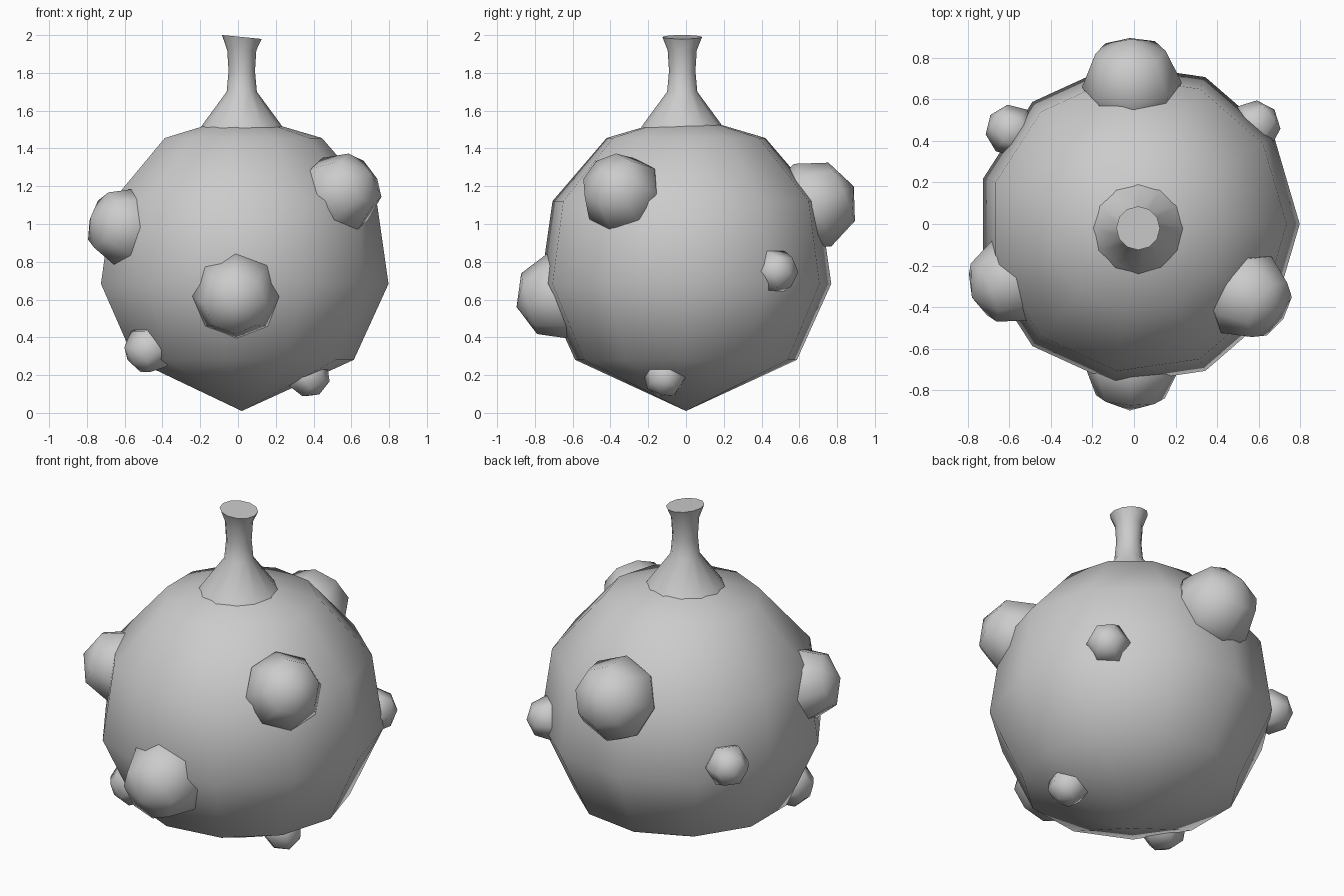
import bpy, bmesh
from math import sin, cos, pi, radians
from mathutils import Vector, Matrix

if "Cube" in bpy.data.objects:
    bpy.data.objects.remove(bpy.data.objects["Cube"])


def lathe(name, profile, sides, matrix=Matrix(), tilt=0.0, sharp=None):
    """Revolve (radius, height) points about z; zero radius makes a pole."""
    bm = bmesh.new()
    rings = []
    for r, z in profile:
        if r < 1e-6:
            rings.append([bm.verts.new((0, 0, z))])
        else:
            rings.append([bm.verts.new((r * cos(2 * pi * i / sides),
                                        r * sin(2 * pi * i / sides), z))
                          for i in range(sides)])
    for a, b in zip(rings, rings[1:]):
        for i in range(sides):
            j = (i + 1) % sides
            if len(a) == 1:
                bm.faces.new((a[0], b[j], b[i]))
            elif len(b) == 1:
                bm.faces.new((a[i], a[j], b[0]))
            else:
                bm.faces.new((a[i], a[j], b[j], b[i]))
    for ring, flip in ((rings[0], True), (rings[-1], False)):
        if len(ring) > 1:
            bm.faces.new(ring[::-1] if flip else ring)
    if tilt:
        for v in rings[-1]:
            v.co.z -= tilt * v.co.x
    bm.transform(matrix)
    bmesh.ops.recalc_face_normals(bm, faces=bm.faces)
    for f in bm.faces:
        f.smooth = True
    if sharp:
        for e in bm.edges:
            if len(e.link_faces) == 2 and e.calc_face_angle(0) > radians(sharp):
                e.smooth = False
    me = bpy.data.meshes.new(name)
    bm.to_mesh(me)
    bm.free()
    ob = bpy.data.objects.new(name, me)
    bpy.context.collection.objects.link(ob)
    return ob


# Body: coarse 11-sided ball with a conical underside
centre = Vector((0.02, 0, 0.795))
R = 0.785
step = 2 * pi / 11
angles = [0] + [step * (k + 0.5) for k in range(1, 5)] + [pi]
lathe("body", [(R * sin(a), -R * cos(a)) for a in angles], 11,
      Matrix.Translation(centre))

# Neck: flared stem with a slightly tilted flat top
lathe("neck", [(0.225, 1.50), (0.205, 1.53), (0.08, 1.70), (0.07, 1.81),
               (0.077, 1.92), (0.105, 1.99)], 12,
      Matrix.Translation((0.02, -0.02, 0)), tilt=0.1, sharp=50)

# Bumps: low-poly balls with their poles pointing out of the body
bumps = {
    "front_bump": ((-0.01, -0.67, 0.62), 0.235, 8),
    "back_bump": ((-0.01, 0.67, 1.10), 0.24, 8),
    "upper_right_bump": ((0.54, -0.34, 1.16), 0.22, 8),
    "left_bump": ((-0.59, -0.27, 0.98), 0.215, 8),
    "small_back_left_bump": ((-0.59, 0.45, 0.77), 0.125, 6),
    "small_back_right_bump": ((0.58, 0.47, 0.75), 0.125, 6),
    "small_lower_left_bump": ((-0.47, -0.32, 0.34), 0.135, 6),
    "small_lower_right_bump": ((0.37, -0.11, 0.20), 0.12, 6),
}
for name, (pos, r, n) in bumps.items():
    rings = 4
    prof = [(r * sin(pi * k / rings), -r * cos(pi * k / rings)) for k in range(rings + 1)]
    out = Vector(pos) - centre
    lathe(name, prof, n, Matrix.Translation(pos) @ out.to_track_quat('Z', 'Y').to_matrix().to_4x4())
